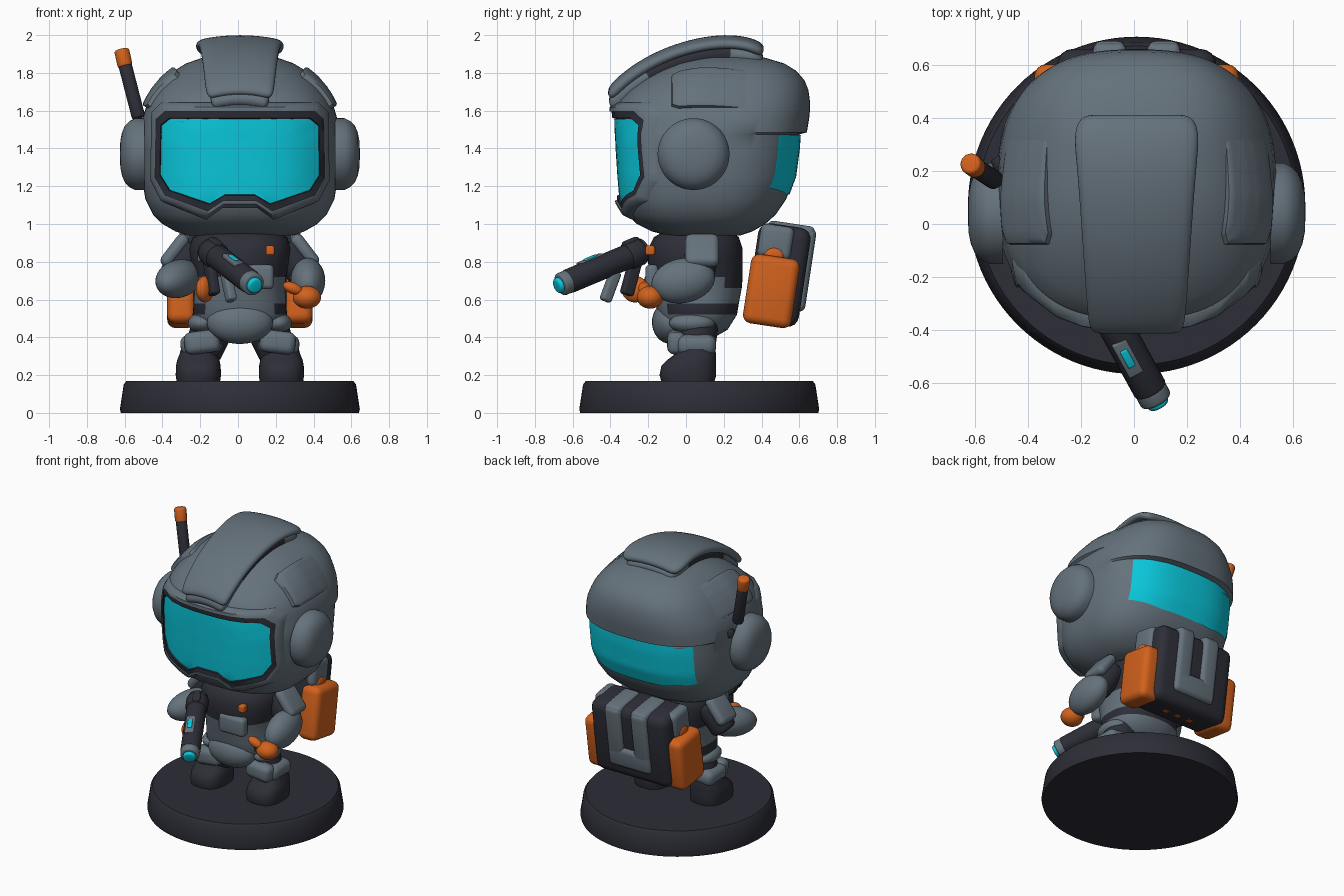
import bpy, bmesh, math
from mathutils import Vector, Matrix, Euler

if "Cube" in bpy.data.objects:
    bpy.data.objects.remove(bpy.data.objects["Cube"])


def material(name, r, g, b):
    m = bpy.data.materials.new(name)
    m.use_nodes = True
    m.diffuse_color = (r, g, b, 1)
    m.node_tree.nodes["Principled BSDF"].inputs["Base Color"].default_value = (r, g, b, 1)
    return m


grey = material("armor grey", .13, .168, .2)
dark = material("dark suit", .026, .027, .038)
cyan = material("visor cyan", .003, .59, .73)
orange = material("orange gear", .64, .12, .012)
made = []


def put(name, bm, mats, matrix=Matrix(), rule=None):
    """Turn a bmesh into an object; rule(center) picks the material slot."""
    if rule:
        for f in bm.faces:
            f.material_index = rule(f.calc_center_median())
    bm.transform(matrix)
    mesh = bpy.data.meshes.new(name)
    bm.to_mesh(mesh)
    bm.free()
    for m in mats:
        mesh.materials.append(m)
    ob = bpy.data.objects.new(name, mesh)
    ob.location.x = .01
    bpy.context.collection.objects.link(ob)
    made.append(ob)
    return ob


def place(loc, rot=(0, 0, 0)):
    return Matrix.Translation(loc) @ Euler(rot).to_matrix().to_4x4()


SQUARE = 2.65


def loft(name, rings, mats, matrix=Matrix(), n=SQUARE, seg=72, rule=None):
    """Stack rounded cross-sections given as (z, half width, front y, back y)."""
    bm = bmesh.new()
    rows = []
    for z, rx, yf, yb in rings:
        row = []
        for i in range(seg):
            a = math.tau * i / seg
            c, s = math.cos(a), math.sin(a)
            x = rx * math.copysign(abs(c) ** (2 / n), c)
            y = (yf + yb) / 2 + (yb - yf) / 2 * math.copysign(abs(s) ** (2 / n), s)
            row.append(bm.verts.new((x, y, z)))
        rows.append(row)
    for lo, hi in zip(rows, rows[1:]):
        for i in range(seg):
            j = (i + 1) % seg
            bm.faces.new((lo[i], lo[j], hi[j], hi[i]))
    bm.faces.new(rows[0][::-1])
    bm.faces.new(rows[-1])
    return put(name, bm, mats, matrix, rule)


def box(name, loc, size, mat, rot=(0, 0, 0), r=.025, base=Matrix()):
    bm = bmesh.new()
    bmesh.ops.create_cube(bm, size=1)
    bmesh.ops.scale(bm, vec=size, verts=bm.verts)
    bmesh.ops.bevel(bm, geom=bm.edges[:], offset=r, segments=4, profile=.5, affect='EDGES')
    return put(name, bm, [mat], base @ place(loc, rot))


def ball(name, loc, size, mat, rot=(0, 0, 0)):
    bm = bmesh.new()
    bmesh.ops.create_uvsphere(bm, u_segments=32, v_segments=20, radius=1)
    bmesh.ops.scale(bm, vec=size, verts=bm.verts)
    return put(name, bm, [mat], place(loc, rot))


def rod(name, a, b, r1, r2, mat, bevel=.015):
    a, b = Vector(a), Vector(b)
    bm = bmesh.new()
    bmesh.ops.create_cone(bm, cap_ends=True, segments=28, radius1=r1, radius2=r2, depth=(b - a).length)
    rims = [e for e in bm.edges if e.calc_face_angle(0) > 1]
    bmesh.ops.bevel(bm, geom=rims, offset=bevel, segments=3, profile=.5, affect='EDGES')
    return put(name, bm, [mat], place((a + b) / 2, (b - a).to_track_quat('Z', 'Y').to_euler()))


# Helmet shell, with the rear dome overhanging the back window
shell = [(.94, .28, -.1, .29), (.96, .34, -.18, .35), (1, .41, -.26, .42), (1.05, .46, -.31, .475),
         (1.13, .5, -.345, .53), (1.25, .52, -.355, .575), (1.4, .525, -.365, .595), (1.475, .525, -.368, .6),
         (1.485, .525, -.37, .64), (1.56, .515, -.372, .652), (1.61, .5, -.37, .657), (1.66, .475, -.35, .655),
         (1.71, .445, -.3, .648), (1.76, .405, -.235, .628), (1.81, .35, -.15, .585), (1.85, .285, -.06, .52),
         (1.88, .2, .04, .42), (1.895, .1, .12, .31)]
loft("helmet_shell", shell, [grey], seg=96)


def inside(p):
    for a, b in zip(shell, shell[1:]):
        if a[0] <= p.z <= b[0]:
            t = (p.z - a[0]) / (b[0] - a[0])
            rx, yf, yb = (u + (v - u) * t for u, v in zip(a[1:], b[1:]))
            return abs(p.x / rx) ** SQUARE + abs((2 * p.y - yf - yb) / (yb - yf)) ** SQUARE < 1
    return False


def surface(origin, direction, lift):
    """Point on the helmet along a ray, lifted off by a distance."""
    o, d = Vector(origin), Vector(direction)
    lo, hi = 0, 1
    for _ in range(30):
        mid = (lo + hi) / 2
        lo, hi = (mid, hi) if inside(o + d * mid) else (lo, mid)
    return o + d * (lo + lift)


def grow(outline, sx, sy):
    mids = [(min(c) + max(c)) / 2 for c in zip(*outline)]
    return [(mids[0] + (u - mids[0]) * sx, mids[1] + (v - mids[1]) * sy) for u, v in outline]


def patch(name, rings, mat, project, fill=False):
    """Skin between outlines that are laid on the helmet."""
    bm = bmesh.new()
    rows = []
    for outline, lift in rings:
        pts = []
        for (u, v), (p, q) in zip(outline, outline[1:] + outline[:1]):
            pts += [(u + (p - u) * k / 8, v + (q - v) * k / 8) for k in range(8)]
        rows.append([bm.verts.new(project(u, v, lift)) for u, v in pts])
    for a, b in zip(rows, rows[1:]):
        for i in range(len(a)):
            j = (i + 1) % len(a)
            bm.faces.new((a[i], a[j], b[j], b[i]))
    if fill:
        bm.faces.new(rows[-1])
    bm.normal_update()
    core = Vector((0, .12, 1.4))
    if sum(f.normal.dot(f.calc_center_median() - core) for f in bm.faces) < 0:
        bmesh.ops.reverse_faces(bm, faces=bm.faces[:])
    return put(name, bm, [mat])


def pane(outline, lift):
    return [(grow(outline, k, k), lift) for k in (1, .85, .7, .55, .4, .25, .1, .02)]


def front(u, v, lift):
    return surface((u, .12, v), (0, -1, 0), lift)


def back(u, v, lift):
    return surface((u, .12, v), (0, 1, 0), lift)


# Front visor, its dark gasket and the grey rim, then the back window
half = [(.37, 1.557), (.415, 1.52), (.42, 1.26), (.37, 1.18), (.16, 1.108), (.08, 1.155)]
visor = half + [(-x, z) for x, z in half[::-1]]
gasket, rim = grow(visor, 1.075, 1.17), grow(visor, 1.13, 1.38)
patch("front_visor", pane(visor, .008), cyan, front, True)
patch("visor_gasket", [(visor, 0), (grow(visor, 1.01, 1.02), .018), (gasket, .024), (gasket, 0)], dark, front)
patch("visor_rim", [(gasket, 0), (gasket, .034), (grow(visor, 1.1, 1.28), .038), (rim, .016), (rim, -.01)], grey, front)
rear = [(.41, 1.472), (.41, 1.19), (.2, 1.155), (-.2, 1.155), (-.41, 1.19), (-.41, 1.472)]
patch("back_window", pane(rear, .008), cyan, back, True)


# Crest plate over a spacer that is grey in front and dark behind
def crest(name, width, drop, thick, rule):
    path = [(-.43, 1.705), (-.36, 1.785), (-.22, 1.885), (-.06, 1.955), (.1, 1.995), (.24, 2.005), (.36, 1.985), (.425, 1.945)]
    bm = bmesh.new()
    rows = []
    for i, (y, z) in enumerate(path):
        w = width * (.18 + .011 * min(i, 6)) * (.86 if i == 7 else 1)
        rows.append([bm.verts.new((w * k / 3, y, z - drop - .003 * k * k)) for k in range(-3, 4)])
    for a, b in zip(rows, rows[1:]):
        for j in range(6):
            bm.faces.new((a[j], a[j + 1], b[j + 1], b[j]))
    ob = put(name, bm, [grey, dark], rule=rule)
    solid = ob.modifiers.new("thickness", 'SOLIDIFY')
    solid.thickness, solid.offset = thick, -1
    ob.modifiers.new("rounding", 'SUBSURF').levels = 2


crest("crest_plate", 1, 0, .055, lambda c: 0)
crest("crest_spacer", .88, .045, .085, lambda c: int(-.15 < c.y < .25))

# Antenna
rod("antenna_socket", (-.5, .2, 1.5), (-.53, .25, 1.5), .03, .025, dark, .008)
rod("antenna_mast", (-.535, .165, 1.56), (-.61, .215, 1.85), .036, .036, dark)
rod("antenna_tip", (-.606, .212, 1.83), (-.627, .228, 1.925), .04, .04, orange)

# Round display base
loft("base", [(0, .63, -.63, .63), (.02, .635, -.635, .635), (.15, .615, -.615, .615), (.17, .6, -.6, .6)],
     [dark], place((0, .07, 0)), n=2, seg=96)

# Torso, dark across the chest, upper back and rear belt
torso = [(.4, .1, -.04, .15), (.44, .2, -.11, .22), (.52, .25, -.15, .27), (.58, .245, -.16, .28), (.66, .24, -.18, .295),
         (.72, .245, -.19, .3), (.79, .26, -.2, .3), (.87, .27, -.2, .3), (.93, .25, -.17, .28), (.96, .2, -.12, .24)]
loft("torso", torso, [grey, dark], n=2.3,
     rule=lambda c: int(c.z > .75 or (.52 < c.z < .58 and c.y > -.1) or (c.y > .2 and c.z > .68)))
ball("groin_guard", (0, -.08, .48), (.175, .1, .115), grey)
box("chest_tag", (.16, -.19, .86), (.045, .05, .05), orange, r=.01)
box("chest_pouch", (.08, -.18, .72), (.2, .07, .13), grey)
box("chest_clip", (-.2, -.16, .83), (.05, .05, .06), grey, r=.012)

boot = [(.165, .115, -.13, .15), (.2, .12, -.14, .16), (.25, .118, -.13, .16), (.28, .112, -.1, .16),
        (.31, .1, -.06, .16), (.345, .09, -.045, .15)]
for s, side in ((1, "left"), (-1, "right")):
    # Ear cup and raised dome panel that fades out to the rear
    cup = [(z, r, -r, r) for z, r in ((0, .19), (.05, .19), (.08, .175), (.105, .15), (.12, .115), (.129, .07), (.131, .02))]
    loft(side + "_ear_cup", cup, [grey], place((s * .504, .04, 1.37), (0, s * math.pi / 2, 0)), n=2)

    def dome(u, v, lift):
        fade = max(0, min(1, (.4 - v) / .3))
        return surface((0, v, 1.35), (s * math.sin(u), 0, math.cos(u)), lift * fade - .01 * (1 - fade))
    panel = [(.62, -.04), (.66, -.08), (1.05, -.08), (1.08, -.04), (1.08, .36), (1.02, .42), (.68, .42), (.62, .38)]
    patch(side + "_dome_panel", [(panel, -.01), (grow(panel, .97, .97), .02)] + pane(grow(panel, .9, .9), .026), grey, dome, True)

    # Legs
    loft(side + "_boot", boot, [dark], place((s * .22, 0, 0)))
    rod(side + "_thigh", (s * .12, .06, .52), (s * .2, .05, .31), .12, .1, dark)
    box(side + "_knee_guard", (s * .2, -.05, .375), (.19, .1, .12), grey, (0, s * .12, 0), .04)
    box(side + "_calf_guard", (s * .205, .055, .365), (.22, .21, .11), grey, (0, s * .1, 0), .045)
    ball(side + "_hip_guard", (s * .2, .03, .475), (.075, .12, .055), grey)

    # Arms
    rod(side + "_upper_arm", (s * .24, .09, .88), (s * .36, .06, .7), .09, .085, dark, .03)
    box(side + "_shoulder_pad", (s * .345, .085, .86), (.07, .18, .2), grey, (0, s * -.65, 0), .034)

# Left forearm hangs at the side, right forearm reaches to the grip
ball("left_forearm", (.36, -.015, .7), (.092, .17, .118), grey, (.2, 0, 0))
ball("left_hand", (.355, -.19, .612), (.075, .07, .06), orange)
ball("left_thumb", (.28, -.22, .66), (.055, .032, .03), orange, (0, .4, 0))
ball("right_forearm", (-.325, -.06, .71), (.1, .18, .1), grey, (.15, 0, -.5))
ball("right_hand", (-.185, -.27, .655), (.042, .075, .07), orange, (0, 0, -.4))

# Blaster held across the chest
stock, muzzle = Vector((-.17, -.22, .865)), Vector((.085, -.685, .67))
aim = (muzzle - stock).to_track_quat('Z', 'Y').to_euler()
for part, t, u, r, mat in (("body", 0, .88, .065, dark), ("rear_collar", .04, .2, .073, dark),
                           ("barrel_ring", .84, .96, .062, grey), ("lens", .94, 1, .042, cyan)):
    rod("blaster_" + part, stock.lerp(muzzle, t), stock.lerp(muzzle, u), r, r, mat, .012)
top = stock.lerp(muzzle, .57) + Vector((-.01, -.02, .054))
box("blaster_top_plate", top, (.06, .025, .15), grey, aim, .008)
box("blaster_window", top + Vector((0, 0, .007)), (.03, .025, .075), cyan, aim, .006)
box("blaster_sight", stock.lerp(muzzle, .15) + Vector((0, 0, .06)), (.05, .05, .09), dark, aim, .012)
box("blaster_foregrip", (-.06, -.4, .67), (.05, .06, .17), grey, (-.4, 0, .5), .015)
box("blaster_handle", (-.15, -.29, .72), (.05, .07, .2), dark, (-.3, 0, .5), .015)

# Tilted backpack with a U-shaped panel, side pouches and base studs
pack = place((0, .49, .73), (-.15, 0, 0))
box("pack_body", (0, 0, 0), (.6, .28, .53), dark, r=.06, base=pack)
box("pack_panel_bottom", (0, .13, -.1), (.33, .07, .15), grey, r=.033, base=pack)
for x in (-.1, 0, .1):
    box("pack_base_stud", (x, 0, -.26), (.04, .04, .02), orange, r=.004, base=pack)
for s, side in ((1, "left"), (-1, "right")):
    box(side + "_pack_panel", (s * .102, .13, .07), (.126, .07, .4), grey, r=.033, base=pack)
    box(side + "_pack_top_strap", (s * .102, .03, .25), (.126, .25, .06), grey, r=.028, base=pack)
    box(side + "_pack_corner", (s * .275, -.04, .17), (.09, .18, .18), grey, r=.035, base=pack)
    box(side + "_pack_pouch", (s * .31, -.025, -.09), (.15, .26, .37), orange, r=.045, base=pack)
    ball(side + "_pouch_button", pack @ Vector((s * .315, -.04, .1)), (.015, .05, .04), orange)

# Smooth shading that keeps hard edges
bpy.ops.object.select_all(action='DESELECT')
for ob in made:
    ob.select_set(True)
bpy.context.view_layer.objects.active = made[0]
bpy.ops.object.shade_smooth_by_angle(angle=math.radians(45))
